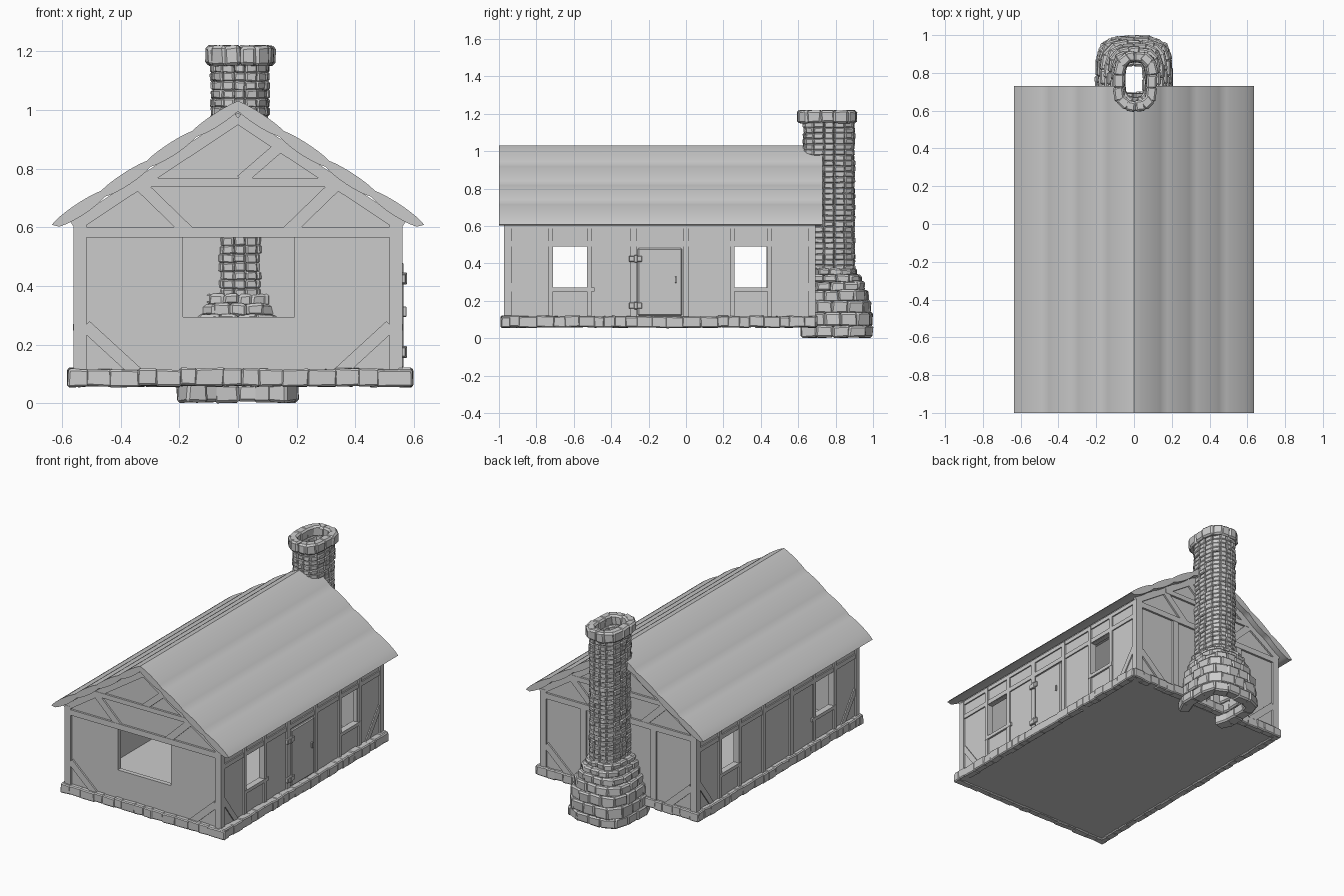
import bpy, bmesh, math, random
from mathutils import Matrix, Vector

if "Cube" in bpy.data.objects:
    bpy.data.objects.remove(bpy.data.objects["Cube"])

random.seed(4)


def finish(name, bm, bevel=0.0, smooth=False):
    bmesh.ops.recalc_face_normals(bm, faces=bm.faces)
    me = bpy.data.meshes.new(name)
    bm.to_mesh(me)
    bm.free()
    ob = bpy.data.objects.new(name, me)
    bpy.context.collection.objects.link(ob)
    if bevel:
        m = ob.modifiers.new("bevel", 'BEVEL')
        m.width, m.segments = bevel, 1
    if smooth:
        bpy.ops.object.select_all(action='DESELECT')
        ob.select_set(True)
        bpy.context.view_layer.objects.active = ob
        bpy.ops.object.shade_smooth_by_angle(angle=math.radians(40))
    return ob


def box(bm, x0, x1, y0, y1, z0, z1):
    m = Matrix.Translation(((x0 + x1) / 2, (y0 + y1) / 2, (z0 + z1) / 2))
    bmesh.ops.create_cube(bm, size=1, matrix=m @ Matrix.Diagonal((x1 - x0, y1 - y0, z1 - z0, 1)))


def stone(bm, c, tangent, size, jitter=0.004):
    """Rough block: size is length along tangent, depth, height."""
    rot = Matrix.Rotation(math.atan2(tangent[1], tangent[0]), 4, 'Z')
    m = Matrix.Translation(c) @ rot @ Matrix.Diagonal((*size, 1))
    for v in bmesh.ops.create_cube(bm, size=1, matrix=m)['verts']:
        v.co += Vector([random.uniform(-jitter, jitter) for _ in range(3)])


def prism(bm, profile, y0, y1):
    """Extrude an x-z outline along y."""
    f = bm.faces.new([bm.verts.new((x, y0, z)) for x, z in profile])
    g = bmesh.ops.extrude_face_region(bm, geom=[f])['geom']
    for v in g:
        if isinstance(v, bmesh.types.BMVert):
            v.co.y = y1


def timber(bm, axis, pos, a, b, w, d):
    """Flat beam from a to b on a wall; axis 'y' = gable (x,z), axis 'x' = side (y,z)."""
    dx, dz = b[0] - a[0], b[1] - a[1]
    L = math.hypot(dx, dz)
    cu, cz = (a[0] + b[0]) / 2, (a[1] + b[1]) / 2
    m = Matrix.Rotation(-math.atan2(dz, dx), 4, 'Y') @ Matrix.Diagonal((L, d, w, 1))
    if axis == 'y':
        m = Matrix.Translation((cu, pos, cz)) @ m
    else:
        m = Matrix.Translation((pos, cu, cz)) @ Matrix.Rotation(math.pi / 2, 4, 'Z') @ m
    bmesh.ops.create_cube(bm, size=1, matrix=m)


# hollow house body with openings
bm = bmesh.new()
prism(bm, [(-.55, .065), (.55, .065), (.55, .625), (0, .99), (-.55, .625)], -.96, .68)
walls = finish("walls", bm)
bm = bmesh.new()
prism(bm, [(-.52, .09), (.52, .09), (.52, .60), (0, .945), (-.52, .60)], -.93, .65)
room = finish("room_cutter", bm)
bm = bmesh.new()
for y0, y1 in ((-.71, -.53), (.26, .43)):
    box(bm, -.7, .7, y0, y1, .27, .49)
box(bm, -.187, .192, -1.1, -.85, .295, .565)
openings = finish("opening_cutter", bm)
bm = bmesh.new()
box(bm, -.055, .07, .645, .87, -.1, 1.3)
flue = finish("flue_cutter", bm)


def cut(ob, *cutters):
    for c in cutters:
        m = ob.modifiers.new("cut", 'BOOLEAN')
        m.operation, m.object, m.solver = 'DIFFERENCE', c, 'EXACT'
        c.hide_render = True
        c.hide_set(True)


cut(walls, room, openings, flue)

# softly scalloped roof: four swellings per slope
half, under, N = [], [], 32
n = Vector((.42, .635)).normalized()
for i in range(N + 1):
    t = i / N
    s = abs(math.sin(4 * math.pi * t)) ** .7
    p = Vector((.622 * t, 1.03 - .408 * t))
    half.append(p + n * .008 * s if i else p)
    q = p - n * (.024 + .011 * s)
    under.append(q if i else Vector((0, .995)))
eave = Vector((.634, .608))
right = half + [eave] + under[::-1]
left = [Vector((-p.x, p.y)) for p in right[1:-1]]
bm = bmesh.new()
prism(bm, right + left[::-1], -1.0, .73)
roof = finish("roof", bm, smooth=True)
cut(roof, flue)

# gable timbers, front and back
bm = bmesh.new()
for y in (-.962, .682):
    for s in (-1, 1):
        for a, b, w, d in (((.538, .1), (.538, .62), .044, .022),      # corner post
                           ((.52, .265), (.34, .10), .042, .018),      # foot brace
                           ((.34, .75), (.17, .585), .042, .018),      # tie brace
                           ((.0, .972), (.56, .602), .04, .018)):      # rafter
            timber(bm, 'y', y, (s * a[0], a[1]), (s * b[0], b[1]), w, d)
        if y > 0:
            timber(bm, 'y', y, (s * .25, .1), (s * .25, .57), .04, .018)
    timber(bm, 'y', y, (-.555, .583), (.555, .583), .036, .022)
    timber(bm, 'y', y, (-.33, .752), (.33, .752), .03, .022)
    timber(bm, 'y', y, (.01, .76), (.16, .89), .038, .018)
finish("gable_timbers", bm)

# side wall timbers
bm = bmesh.new()
for x in (-.549, .549):
    for y, w in ((-.953, .038), (-.723, .025), (-.517, .025), (-.283, .035),
                 (.0, .03), (.247, .025), (.447, .025), (.673, .038)):
        timber(bm, 'x', x, (y, .1), (y, .61), w, .022)
    timber(bm, 'x', x, (-.97, .505), (.69, .505), .028, .018)
    timber(bm, 'x', x, (-.97, .60), (.69, .60), .025, .018)
    for y0, y1 in ((-.73, -.49), (.235, .46)):
        timber(bm, 'x', x, (y0, .26), (y1, .26), .022, .026)
    timber(bm, 'x', x, (-.94, .29), (-.80, .10), .034, .016)
    timber(bm, 'x', x, (.66, .29), (.52, .10), .034, .016)
finish("side_timbers", bm)

# door with hinges and handle
bm = bmesh.new()
box(bm, .54, .564, -.258, -.022, .12, .482)
finish("door", bm, bevel=.006)
bm = bmesh.new()
for z in (.425, .175):
    box(bm, .55, .572, -.305, -.235, z - .016, z + .016)
    box(bm, .55, .576, -.278, -.258, z - .02, z + .02)
finish("door_hinges", bm, bevel=.003)
bm = bmesh.new()
box(bm, .558, .574, -.06, -.05, .295, .33)
finish("door_handle", bm, bevel=.002)

# stone footing around the house
bm = bmesh.new()
for a, b in (((-.575, -.965), (.59, -.965)), ((.57, -.98), (.57, .69)),
             ((.575, .675), (-.575, .675)), ((-.555, .69), (-.555, -.98))):
    a, b = Vector(a), Vector(b)
    L, u, s = (b - a).length, (b - a).normalized(), 0
    while s < L - .01:
        w = min(random.uniform(.05, .095), L - s)
        if L - s - w < .03:
            w = L - s
        c = a + u * (s + w / 2)
        stone(bm, (c.x, c.y, .088 + random.uniform(-.003, .003)), u,
              (w + .008, random.uniform(.045, .052), .06), .003)
        s += w
finish("stone_footing", bm, bevel=.006)


# chimney courses of stones laid on rounded rectangles
def course(bm, z, h, cx, cy, rx, ry, n, depth, phase=.5, jitter=.003, e=3, fill=1.04, hearth=False):
    def pt(k):
        a = 2 * math.pi * (k + phase) / n
        c, s = math.cos(a), math.sin(a)
        r = (abs(c) ** e + abs(s) ** e) ** (-1 / e)
        return Vector((cx + rx * r * c, cy + ry * r * s))
    for k in range(n):
        p, q = pt(k), pt(k + 1)
        mid, t = (p + q) / 2, (q - p)
        if hearth and mid.y < cy - .8 * ry and abs(mid.x - cx) < .7 * rx:
            continue
        inward = Vector((-t.y, t.x)).normalized()
        c = mid + inward * (depth / 2 + random.uniform(-.004, .004))
        stone(bm, (c.x, c.y, z + h / 2), t, (t.length * fill, depth, h), jitter)


# flared base, open at the hearth: z, height, half width, half depth, centre y
bm = bmesh.new()
base = ((.004, .06, .205, .213, .785), (.063, .07, .20, .21, .785), (.132, .066, .19, .205, .782),
        (.196, .056, .178, .195, .779), (.25, .048, .16, .182, .775),
        (.296, .04, .14, .168, .77), (.333, .036, .122, .15, .766))
for i, (z, h, rx, ry, cy) in enumerate(base):
    course(bm, z, h + .004, 0, cy, rx, ry, 16, .075, .5 * (i % 2), .005, 3.6, hearth=z < .19)
finish("chimney_base", bm, bevel=.009)

# shaft of stacked stone columns on a continuous core
bm = bmesh.new()
rows = 27
h = (1.155 - .36) / rows
for i in range(rows):
    course(bm, .36 + i * h, h + .002, .006, .765, .099, .138, 16, .043, .5, .0025, 3, .93)
course(bm, .355, .80, .006, .765, .086, .125, 16, .03, .5, 0)
finish("chimney_shaft", bm, bevel=.005)

bm = bmesh.new()
course(bm, 1.15, .068, .007, .757, .118, .16, 14, .055, .5, .004)
finish("chimney_cap", bm, bevel=.01)
